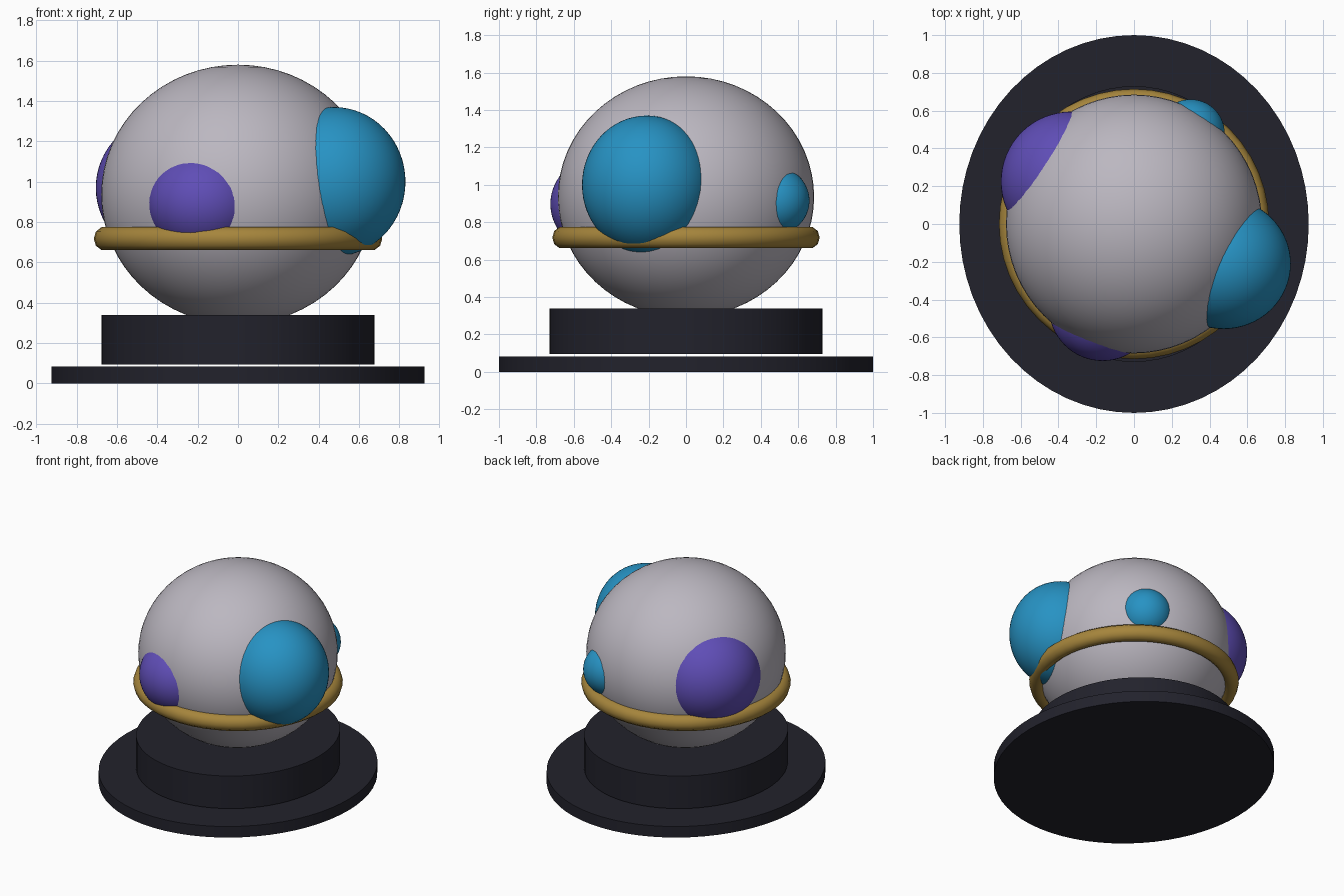
import bpy, math

if "Cube" in bpy.data.objects:
    bpy.data.objects.remove(bpy.data.objects["Cube"])


def material(name, rgb):
    m = bpy.data.materials.new(name)
    m.diffuse_color = (*rgb, 1.0)
    m.use_nodes = True
    m.node_tree.nodes["Principled BSDF"].inputs["Base Color"].default_value = m.diffuse_color
    return m


DARK = material("dark_slate", (0.016, 0.016, 0.025))
GREY = material("pale_grey", (0.50, 0.475, 0.53))
TEAL = material("teal_blue", (0.02, 0.29, 0.55))
PURPLE = material("violet", (0.115, 0.075, 0.47))
GOLD = material("old_gold", (0.38, 0.235, 0.045))


def finish(name, mat, scale):
    ob = bpy.context.object
    ob.name = name
    ob.scale = scale
    bpy.ops.object.transform_apply(location=False, rotation=False, scale=True)
    ob.data.materials.append(mat)
    bpy.ops.object.shade_smooth_by_angle(angle=math.radians(40))
    return ob


def oval_disc(name, rx, ry, z0, z1):
    bpy.ops.mesh.primitive_cylinder_add(vertices=64, radius=1, depth=1,
                                        location=(0, 0, (z0 + z1) / 2))
    return finish(name, DARK, (rx, ry, z1 - z0))


def ball(name, mat, centre, radii):
    bpy.ops.mesh.primitive_uv_sphere_add(segments=64, ring_count=32, radius=1,
                                         location=centre)
    return finish(name, mat, radii)


# Stepped oval stand, with a thin gap between the two discs
oval_disc("base_plate", 0.925, 1.0, 0.0, 0.083)
oval_disc("pedestal", 0.677, 0.73, 0.095, 0.34)

# Main globe
ball("globe", GREY, (0, 0, 0.936), (0.678, 0.685, 0.644))

# Ring around the globe
bpy.ops.mesh.primitive_torus_add(major_segments=48, minor_segments=10,
                                 major_radius=0.66, minor_radius=0.055,
                                 location=(0, 0, 0.718))
finish("ring", GOLD, (1, 1, 1.08))

# Coloured domes bulging out of the globe
ball("large_teal_dome", TEAL, (0.475, -0.21, 1.0), (0.355, 0.346, 0.37))
ball("small_teal_dome", TEAL, (0.30, 0.48, 0.915), (0.18, 0.18, 0.18))
ball("front_violet_dome", PURPLE, (-0.166, -0.44, 0.897), (0.285, 0.285, 0.265))
ball("side_violet_dome", PURPLE, (-0.335, 0.225, 0.97), (0.37, 0.37, 0.36))
